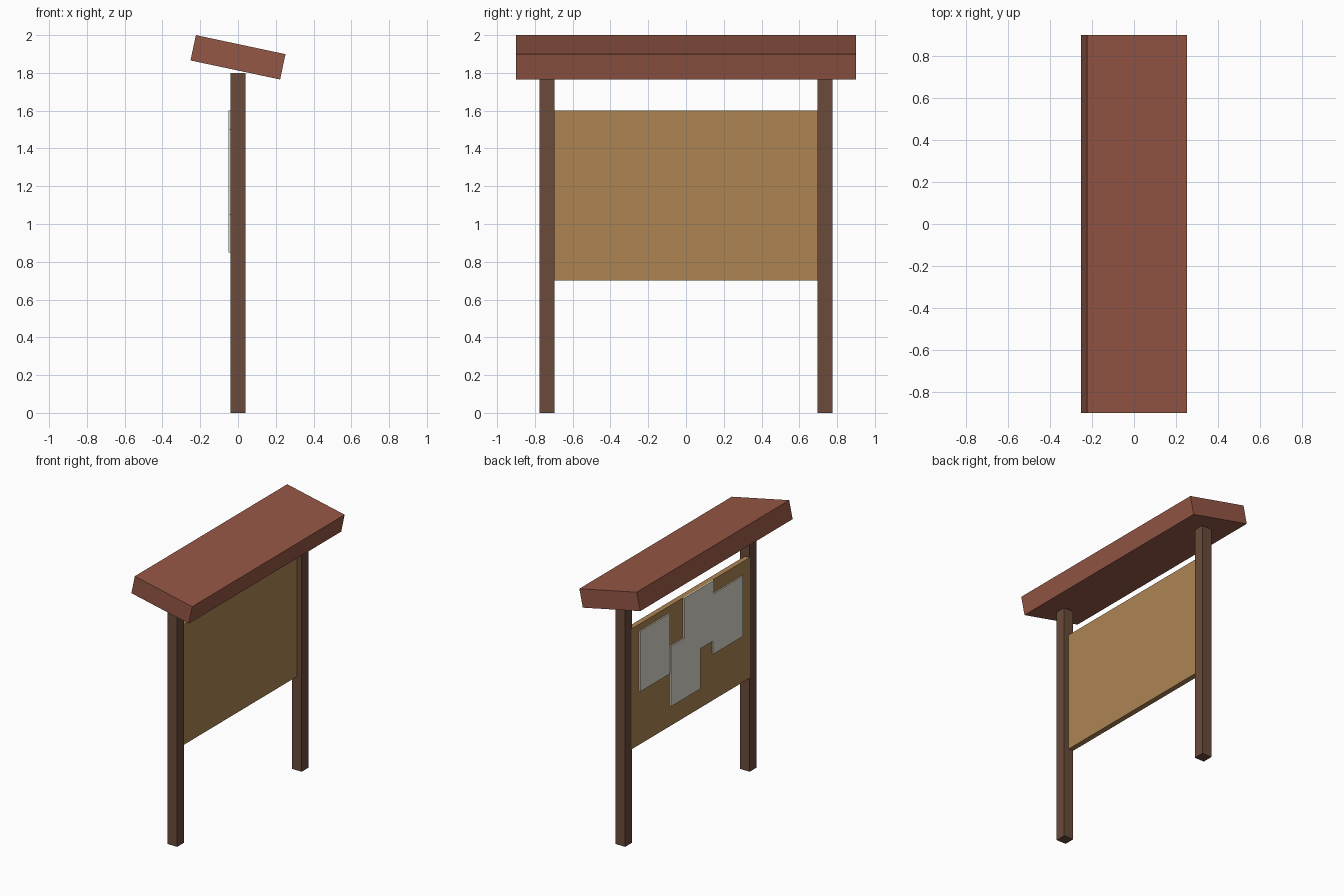
import bpy, math

if "Cube" in bpy.data.objects:
    bpy.data.objects.remove(bpy.data.objects["Cube"])


def material(name, rgb):
    m = bpy.data.materials.new(name)
    m.diffuse_color = (*rgb, 1)
    m.use_nodes = True
    m.node_tree.nodes["Principled BSDF"].inputs["Base Color"].default_value = m.diffuse_color
    return m


DARK_WOOD = material("dark_wood", (0.145, 0.07, 0.042))
BOARD = material("tan_board", (0.42, 0.235, 0.088))
ROOF = material("red_brown_roof", (0.30, 0.095, 0.06))
PAPER = material("off_white_paper", (0.74, 0.71, 0.61))


def box(name, center, size, mat, tilt=0.0):
    """Box with the given centre and size, tilted about y."""
    bpy.ops.mesh.primitive_cube_add(size=1, location=center)
    ob = bpy.context.object
    ob.name = name
    ob.scale = size
    ob.rotation_euler = (0, tilt, 0)
    ob.data.materials.append(mat)
    return ob


# Two square posts
for side, label in ((-1, "front"), (1, "back")):
    box(label + "_post", (0, side * 0.735, 0.9), (0.08, 0.08, 1.8), DARK_WOOD)

# Notice board, flush with the left faces of the posts
box("notice_board", (-0.02, 0, 1.15), (0.04, 1.4, 0.9), BOARD)

# Sloping roof slab
box("roof", (0, 0, 1.8825), (0.485, 1.8, 0.137), ROOF, math.radians(12))

# Overlapping paper notices pinned to the left side: (y, z) centres
for i, (y, z) in enumerate([(0.435, 1.325), (0.075, 1.075),
                            (-0.085, 1.375), (-0.425, 1.275)]):
    box(f"paper_notice_{i + 1}", (-0.045, y, z), (0.01, 0.35, 0.45), PAPER)
